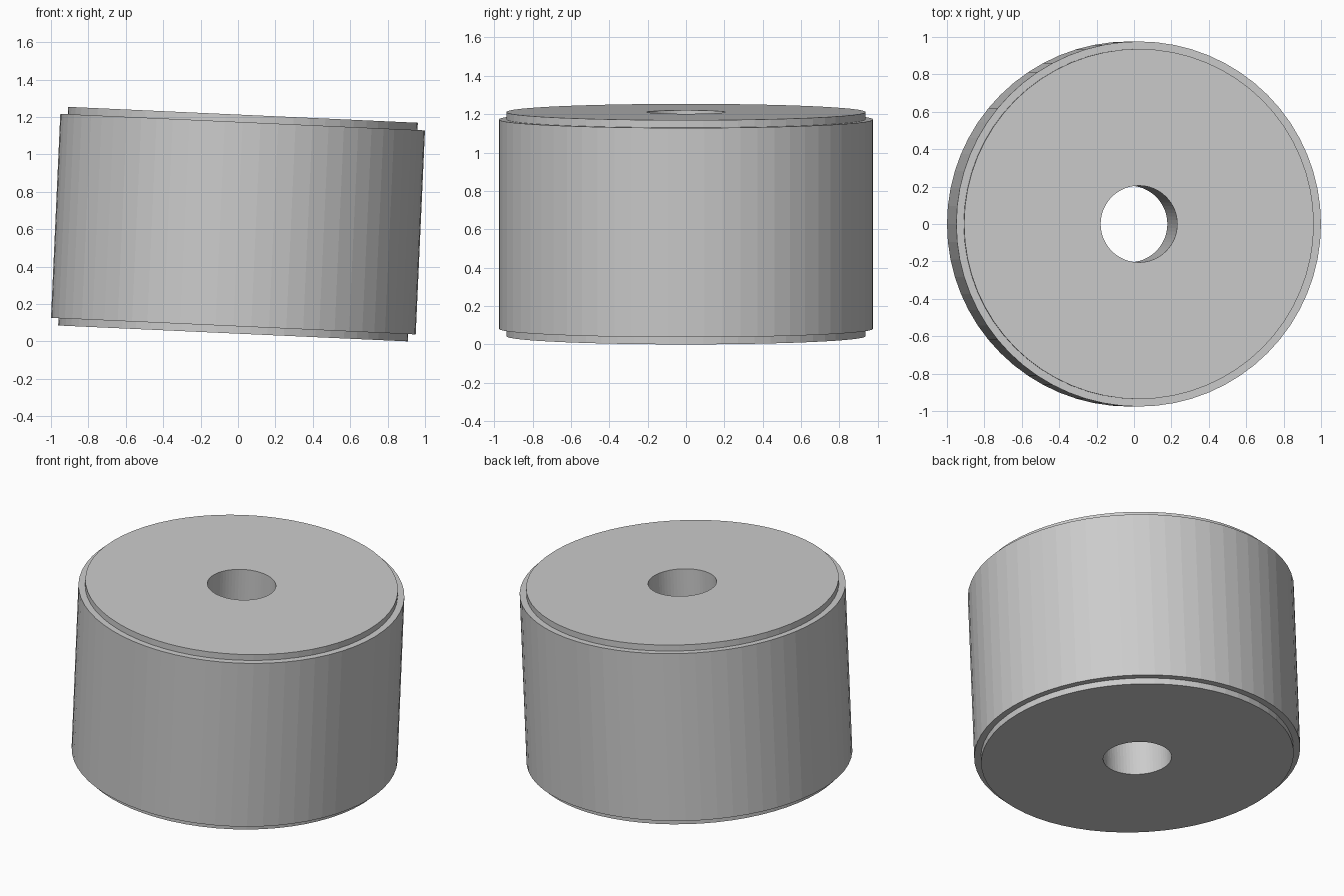
import bpy
import bmesh
import math

if "Cube" in bpy.data.objects:
    bpy.data.objects.remove(bpy.data.objects["Cube"])

SIDES = 64
TILT = math.radians(2.6)   # axis leans towards +x
HALF = 0.585               # half of full length
BODY = 0.546               # half length of the wide drum
R_BODY, R_CAP, R_HOLE = 0.976, 0.936, 0.205


def lathe(name, profile):
    """Revolve a closed (radius, z) profile around z."""
    bm = bmesh.new()
    rings = []
    for i in range(SIDES):
        a = 2 * math.pi * i / SIDES
        rings.append([bm.verts.new((r * math.cos(a), r * math.sin(a), z))
                      for r, z in profile])
    n = len(profile)
    for i in range(SIDES):
        a, b = rings[i], rings[(i + 1) % SIDES]
        for k in range(n):
            m = (k + 1) % n
            bm.faces.new((a[k], b[k], b[m], a[m]))
    bmesh.ops.recalc_face_normals(bm, faces=bm.faces)
    mesh = bpy.data.meshes.new(name)
    bm.to_mesh(mesh)
    bm.free()
    obj = bpy.data.objects.new(name, mesh)
    bpy.context.collection.objects.link(obj)
    return obj


# Drum with stepped ends and a through bore
drum = lathe("stepped_drum", [
    (R_HOLE, -HALF), (R_CAP, -HALF), (R_CAP, -BODY), (R_BODY, -BODY),
    (R_BODY, BODY), (R_CAP, BODY), (R_CAP, HALF), (R_HOLE, HALF)])
drum.rotation_euler = (0, TILT, 0)
drum.location = (0, 0, HALF * math.cos(TILT) + R_CAP * math.sin(TILT))
